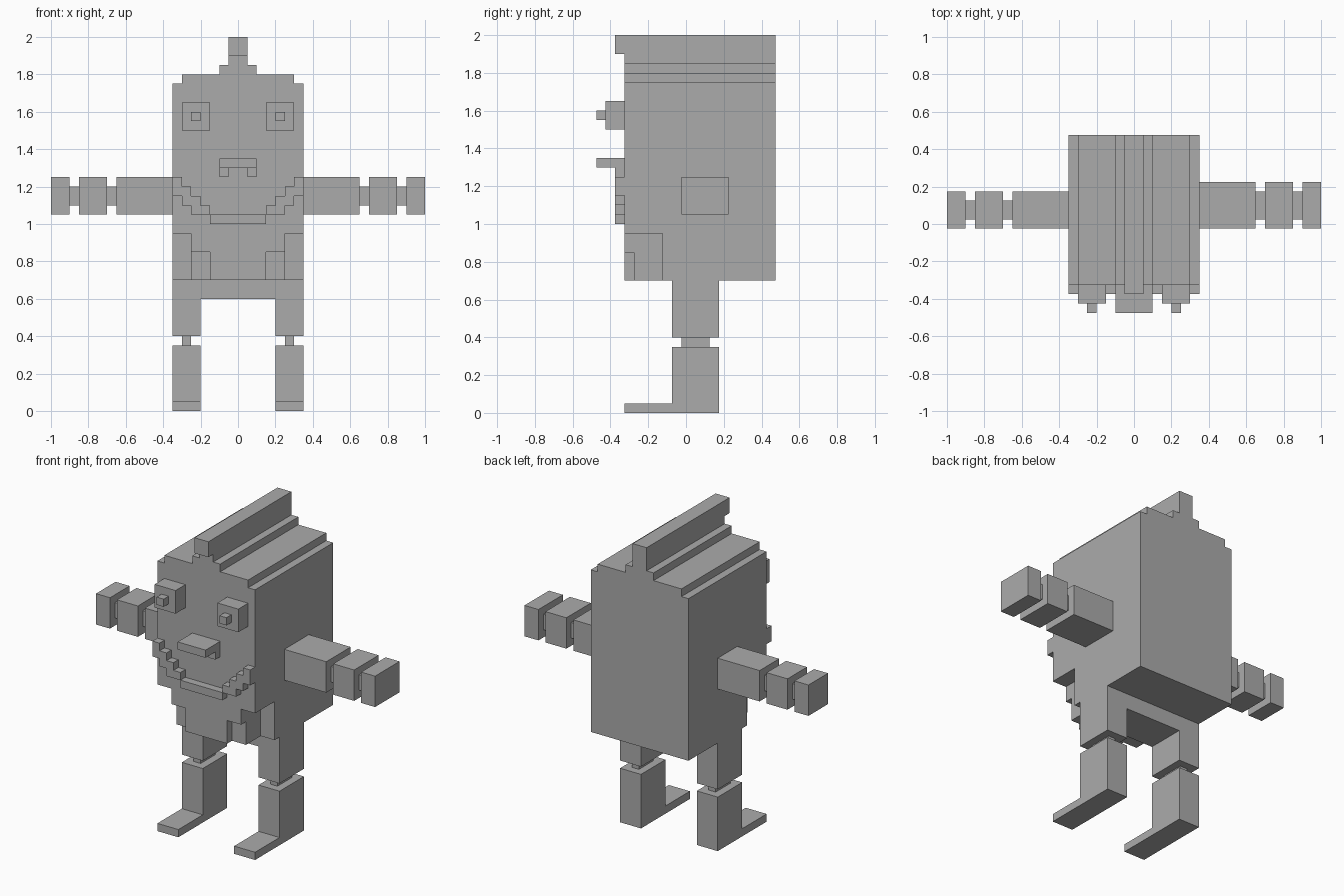
import bpy
import bmesh

cube = bpy.data.objects.get("Cube")
if cube:
    bpy.data.objects.remove(cube, do_unlink=True)

grey = bpy.data.materials.new("plain grey")
grey.use_nodes = True
COLOUR = (0.41, 0.41, 0.41, 1)
grey.diffuse_color = COLOUR
grey.node_tree.nodes["Principled BSDF"].inputs["Base Color"].default_value = COLOUR


def prism(name, outline, axis, lo, hi):
    """Extrude an outline along x or y; the outline holds the other two coordinates."""
    bm = bmesh.new()
    place = {"x": lambda a, b: (lo, a, b), "y": lambda a, b: (a, lo, b)}[axis]
    face = bm.faces.new([bm.verts.new(place(a, b)) for a, b in outline])
    out = bmesh.ops.extrude_face_region(bm, geom=[face])
    moved = [v for v in out["geom"] if isinstance(v, bmesh.types.BMVert)]
    step = (hi - lo, 0, 0) if axis == "x" else (0, hi - lo, 0)
    bmesh.ops.translate(bm, verts=moved, vec=step)
    bmesh.ops.recalc_face_normals(bm, faces=bm.faces)
    mesh = bpy.data.meshes.new(name)
    bm.to_mesh(mesh)
    bm.free()
    mesh.materials.append(grey)
    obj = bpy.data.objects.new(name, mesh)
    bpy.context.collection.objects.link(obj)
    return obj


def box(name, x, y, z):
    outline = [(x[0], z[0]), (x[1], z[0]), (x[1], z[1]), (x[0], z[1])]
    return prism(name, outline, "y", *y)


def mirrored(half):
    """Complete a right-hand half outline with its mirror image."""
    return half + [(-x, z) for x, z in reversed(half)]


def span(side, a, b):
    return sorted((side * a, side * b))


FACE, BACK = -0.325, 0.475
SIDES = (("left", 1), ("right", -1))

# Head and torso in one block, with a stepped roof
torso = prism("head_and_torso", mirrored([
    (0.35, 0.7), (0.35, 1.75), (0.3, 1.75), (0.3, 1.8), (0.1, 1.8), (0.1, 1.85)]),
    "y", FACE, BACK)

# Stepped notches in the lower front corners
for label, s in SIDES:
    for x_in, x_out, y_back, top in ((0.25, 0.45, -0.125, 0.95), (0.15, 0.3, -0.275, 0.85)):
        cutter = box("notch_cutter", span(s, x_in, x_out), (-0.5, y_back), (0.6, top))
        cutter.hide_render = True
        mod = torso.modifiers.new("notch", "BOOLEAN")
        mod.operation = "DIFFERENCE"
        mod.solver = "EXACT"
        mod.object = cutter
        bpy.context.view_layer.objects.active = torso
        bpy.ops.object.modifier_apply(modifier=mod.name)
        bpy.data.objects.remove(cutter, do_unlink=True)

# Hair crest overhanging the forehead
prism("hair_crest", [(FACE, 1.85), (BACK, 1.85), (BACK, 2), (-0.375, 2),
                     (-0.375, 1.9), (FACE, 1.9)], "x", -0.05, 0.05)

# Nose
box("nose", (-0.1, 0.1), (-0.475, FACE), (1.3, 1.35))

# Smiling stepped mouth
smile_half = [(0.15, 1.0), (0.15, 1.05), (0.25, 1.05), (0.25, 1.1), (0.3, 1.1), (0.3, 1.15),
              (0.35, 1.15), (0.35, 1.25), (0.3, 1.25), (0.3, 1.2), (0.25, 1.2), (0.25, 1.15),
              (0.2, 1.15), (0.2, 1.1), (0.15, 1.1), (0.15, 1.05001)]
prism("mouth", mirrored(smile_half), "y", -0.375, FACE)

# Hips and thighs as an arch
prism("hips_and_thighs", mirrored([(0.2, 0.6), (0.2, 0.4), (0.35, 0.4), (0.35, 0.7)]),
      "y", -0.075, 0.175)

for label, s in SIDES:
    # Eyes and nostrils
    box(label + "_eye", span(s, 0.15, 0.3), (-0.425, FACE), (1.5, 1.65))
    box(label + "_pupil", span(s, 0.2, 0.25), (-0.475, -0.425), (1.55, 1.6))
    box(label + "_nostril", span(s, 0.05, 0.1), (-0.375, FACE), (1.25, 1.3))

    # Arm segments with thinner joints; the left arm is deeper
    back = 0.225 if s > 0 else 0.175
    for part, a, b in (("upper_arm", 0.35, 0.65), ("forearm", 0.7, 0.85), ("hand", 0.9, 1)):
        box(f"{label}_{part}", span(s, a, b), (-0.025, back), (1.05, 1.25))
    for part, a, b in (("elbow", 0.65, 0.7), ("wrist", 0.85, 0.9)):
        box(f"{label}_{part}", span(s, a, b), (0.025, back - 0.05), (1.1, 1.2))

    # Knee, then shin and foot as an L shape
    box(label + "_knee", span(s, 0.25, 0.3), (-0.025, 0.125), (0.35, 0.4))
    prism(label + "_shin_and_foot", [(FACE, 0), (0.175, 0), (0.175, 0.35), (-0.075, 0.35),
                                     (-0.075, 0.05), (FACE, 0.05)], "x", *span(s, 0.2, 0.35))
